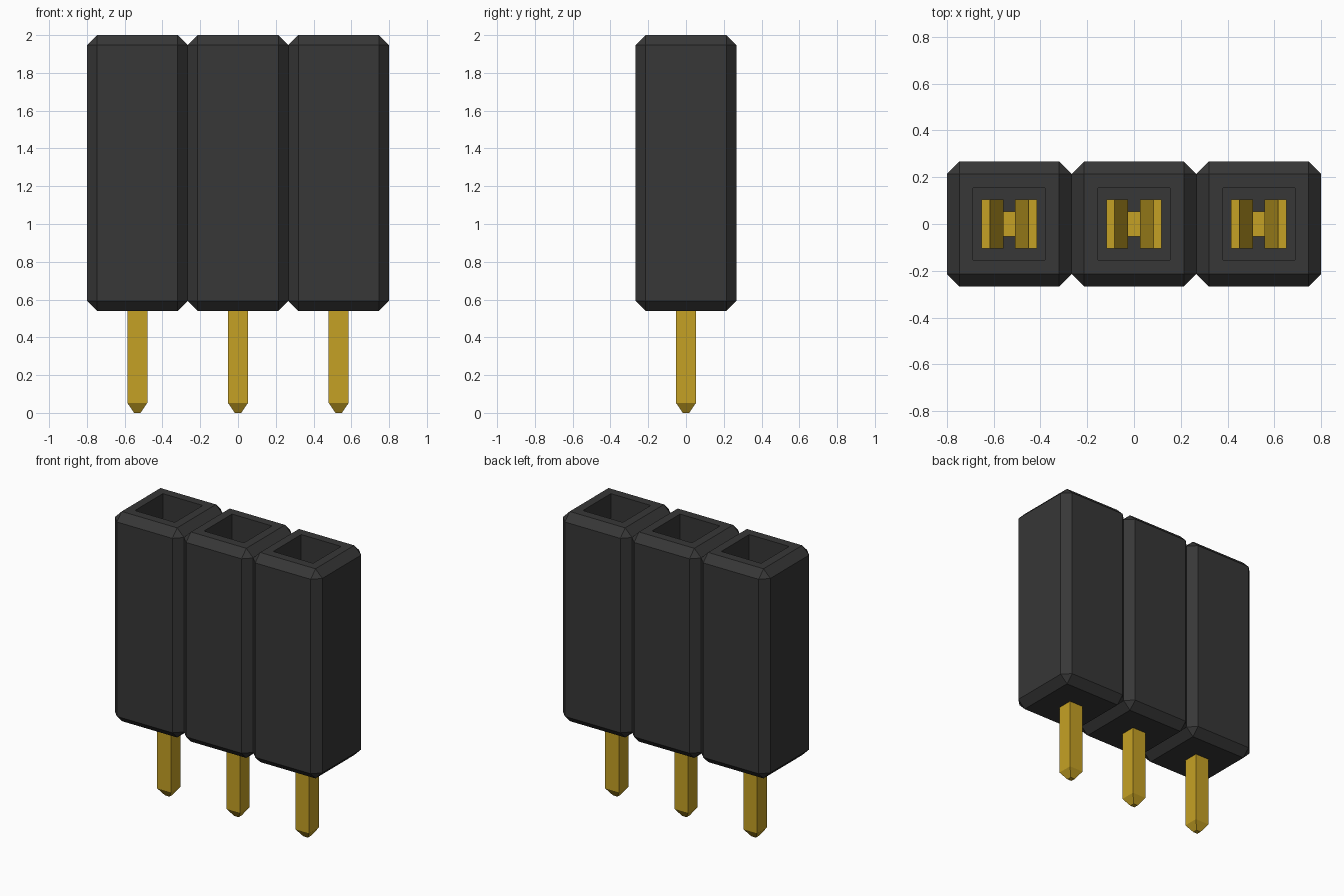
import bpy, bmesh
from mathutils import Matrix

cube = bpy.data.objects.get("Cube")
if cube:
    bpy.data.objects.remove(cube, do_unlink=True)

PITCH = 0.533
HALF = PITCH / 2
CHAMFER = 0.053


def material(name, rgb):
    m = bpy.data.materials.new(name)
    m.use_nodes = True
    m.diffuse_color = (*rgb, 1)
    bsdf = next(n for n in m.node_tree.nodes if n.type == 'BSDF_PRINCIPLED')
    bsdf.inputs["Base Color"].default_value = (*rgb, 1)
    return m


def to_mesh(bm, name, mat):
    bmesh.ops.recalc_face_normals(bm, faces=bm.faces[:])
    me = bpy.data.meshes.new(name)
    bm.to_mesh(me)
    bm.free()
    me.materials.append(mat)
    return me


def box(bm, hx, hy, z0, z1):
    """Add a box centred on the z axis, return its vertices."""
    mat = Matrix.Translation((0, 0, (z0 + z1) / 2)) @ Matrix.Diagonal((2 * hx, 2 * hy, z1 - z0, 1))
    return bmesh.ops.create_cube(bm, size=1, matrix=mat)["verts"]


def housing_mesh(mat):
    # Chamfered block with a square socket sunk into its top
    bm = bmesh.new()
    box(bm, HALF, HALF, 0.54, 2.0)
    bmesh.ops.bevel(bm, geom=bm.edges[:], offset=CHAMFER, segments=1,
                    affect='EDGES', profile=0.5)
    bm.normal_update()
    top = max(bm.faces, key=lambda f: f.calc_center_median().z)
    bmesh.ops.inset_region(bm, faces=[top], thickness=HALF - CHAMFER - 0.129)
    floor = bmesh.ops.extrude_face_region(bm, geom=[top])["geom"]
    bmesh.ops.delete(bm, geom=[top], context='FACES_ONLY')
    bmesh.ops.translate(bm, vec=(0, 0, -1.25),
                        verts=[v for v in floor if isinstance(v, bmesh.types.BMVert)])
    return to_mesh(bm, "housing", mat)


def pin_mesh(mat):
    # Square pin with a tapered tip
    bm = bmesh.new()
    box(bm, 0.053, 0.053, 0.053, 0.82)
    bottom = min(bm.faces, key=lambda f: f.calc_center_median().z)
    tip = bmesh.ops.extrude_face_region(bm, geom=[bottom])["geom"]
    bmesh.ops.delete(bm, geom=[bottom], context='FACES_ONLY')
    for v in tip:
        if isinstance(v, bmesh.types.BMVert):
            v.co = (v.co.x * 0.32, v.co.y * 0.32, 0)
    return to_mesh(bm, "pin", mat)


def leaf_mesh(mat):
    # Spring leaf: rises from the pin, pinches in, then flares out at the mouth
    # Rows: inner x, outer x, half width in y, height
    rows = [(0.045, 0.08, 0.053, 0.76), (0.045, 0.08, 0.053, 0.92),
            (0.06, 0.095, 0.105, 1.02), (0.025, 0.06, 0.105, 1.45),
            (0.083, 0.118, 0.105, 1.7)]
    bm = bmesh.new()
    rings = [[bm.verts.new((x, y, z)) for x, y in ((a, -h), (b, -h), (b, h), (a, h))]
             for a, b, h, z in rows]
    for low, high in zip(rings, rings[1:]):
        for i in range(4):
            j = (i + 1) % 4
            bm.faces.new((low[i], low[j], high[j], high[i]))
    bm.faces.new(rings[0])
    bm.faces.new(rings[-1])
    return to_mesh(bm, "contact_leaf", mat)


def place(name, mesh, x, turn=0):
    ob = bpy.data.objects.new(name, mesh)
    ob.location.x = x
    ob.rotation_euler.z = turn
    bpy.context.collection.objects.link(ob)


black = material("black plastic", (0.038, 0.038, 0.038))
gold = material("gold metal", (0.56, 0.355, 0.018))

housing, pin, leaf = housing_mesh(black), pin_mesh(gold), leaf_mesh(gold)

# Three identical positions in a row
for label, step in (("right", -1), ("middle", 0), ("left", 1)):
    x = step * PITCH
    place(f"housing_{label}", housing, x)
    place(f"pin_{label}", pin, x)
    place(f"contact_leaf_a_{label}", leaf, x)
    place(f"contact_leaf_b_{label}", leaf, x, 3.14159265)
